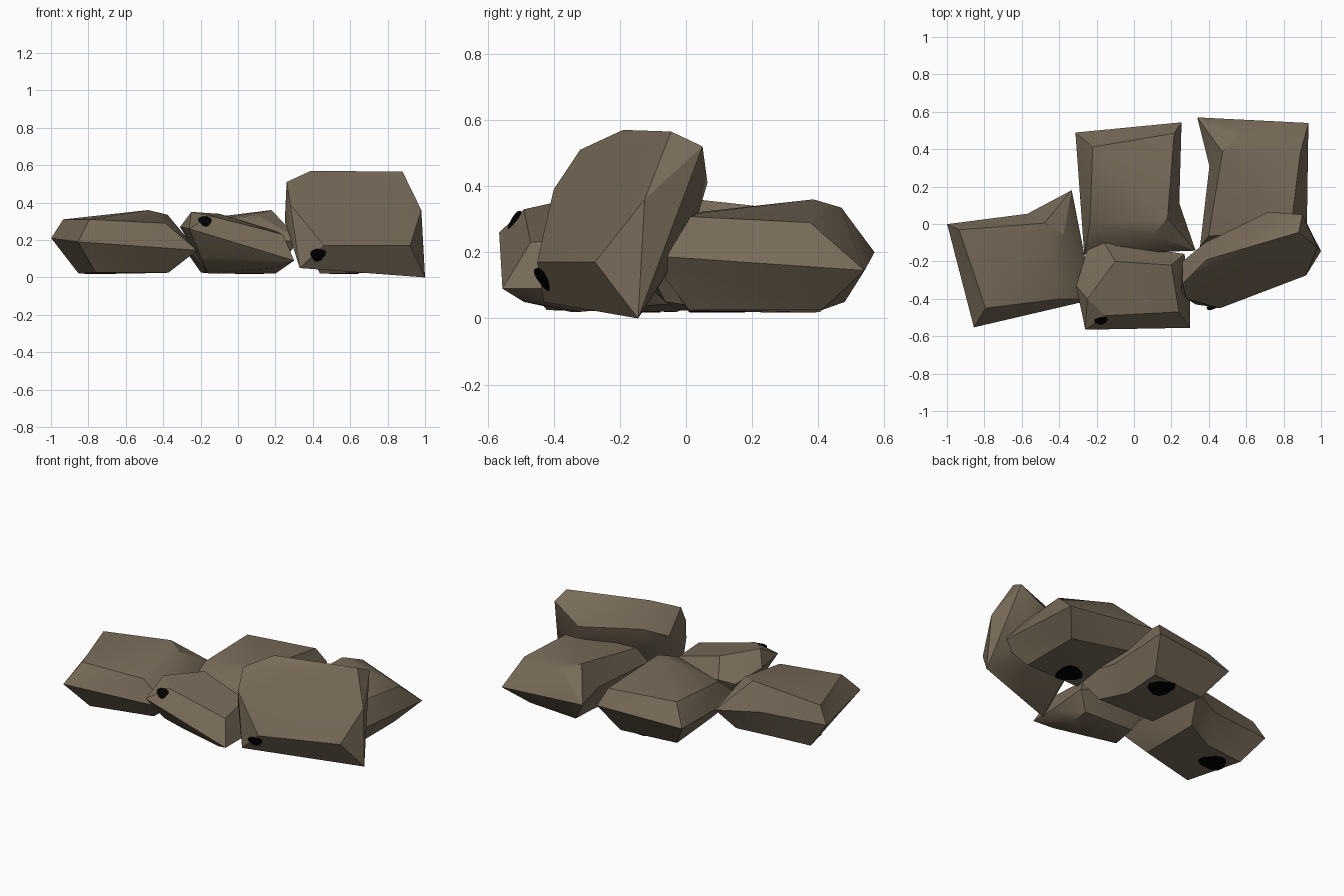
import bpy, bmesh, math
from mathutils import Vector, Matrix
from mathutils.bvhtree import BVHTree

if "Cube" in bpy.data.objects:
    bpy.data.objects.remove(bpy.data.objects["Cube"])


def material(name, rgb):
    m = bpy.data.materials.new(name)
    m.diffuse_color = (*rgb, 1)
    m.use_nodes = True
    m.node_tree.nodes["Principled BSDF"].inputs["Base Color"].default_value = m.diffuse_color
    return m


STONE = material("brown stone", (0.187, 0.146, 0.098))
DARK = material("dark patch", (0.0, 0.0, 0.0))


def finish(bm, name, mat, smooth=False):
    bmesh.ops.recalc_face_normals(bm, faces=bm.faces)
    for e in bm.edges:      # only shallow creases are shaded smooth
        e.smooth = smooth and e.calc_face_angle(3) < math.radians(32)
    for f in bm.faces:
        f.smooth = smooth
    me = bpy.data.meshes.new(name)
    bm.to_mesh(me)
    me.materials.append(mat)
    ob = bpy.data.objects.new(name, me)
    bpy.context.collection.objects.link(ob)
    return ob


def patch(bm_rock, name, at, radius):
    """Thin irregular dark plate lying on the rock surface."""
    loc, nor, _, _ = BVHTree.FromBMesh(bm_rock).find_nearest(Vector(at))
    rot = nor.to_track_quat('Z', 'Y').to_matrix().to_4x4()
    bm = bmesh.new()
    bmesh.ops.create_cone(bm, cap_ends=True, segments=12, radius1=radius,
                          radius2=radius, depth=0.006)
    for v in bm.verts:
        a = math.atan2(v.co.y, v.co.x)
        k = 1 + 0.12 * math.sin(3 * a)
        v.co.x *= k
        v.co.y *= k * 0.9
    bm.transform(Matrix.Translation(loc) @ rot)
    finish(bm, name, DARK)
    bm.free()


# Flat-lying rock: three five-cornered rings with one notched side
BOTTOM = [(-.21, .20, .02), (.05, .16, .02), (.26, .19, .05), (.19, -.18, .025), (-.21, -.18, .025)]
MIDDLE = [(-.34, .285, .21), (.09, .235, .20), (.35, .30, .20), (.32, -.295, .145), (-.335, -.285, .19)]
TOP = [(-.285, .24, .31), (.165, .165, .36), (.25, .08, .335), (.155, -.25, .29), (-.25, -.20, .31)]


def lying_rock(name, x, y, degrees):
    bm = bmesh.new()
    rings = [[bm.verts.new(p) for p in r] for r in (BOTTOM, MIDDLE, TOP)]
    for a, b in zip(rings, rings[1:]):
        for i in range(5):
            j = (i + 1) % 5
            bm.faces.new((a[i], a[j], b[j], b[i]))
    bm.faces.new(rings[0][::-1])
    bm.faces.new(rings[2])
    m = Matrix.Translation((x, y, 0)) @ Matrix.Rotation(math.radians(degrees), 4, 'Z')
    bm.transform(m)
    bmesh.ops.recalc_face_normals(bm, faces=bm.faces)
    bmesh.ops.triangulate(bm, faces=bm.faces)
    finish(bm, name, STONE, True)
    patch(bm, name + "_patch", m @ Vector((-.125, .065, 0)), .085)
    bm.free()


lying_rock("left_rock", -.60, -.195, 14)
lying_rock("back_middle_rock", 0, .18, -85)
lying_rock("back_right_rock", .638, .22, 90)


# Tilted rocks: convex hulls of their corners
def hull_rock(name, points, spot, radius):
    bm = bmesh.new()
    for p in points:
        bm.verts.new(p)
    bmesh.ops.convex_hull(bm, input=bm.verts)
    bmesh.ops.delete(bm, geom=[v for v in bm.verts if not v.link_faces], context='VERTS')
    bmesh.ops.recalc_face_normals(bm, faces=bm.faces)
    finish(bm, name, STONE, True)
    patch(bm, name + "_patch", spot, radius)
    bm.free()


hull_rock("front_middle_rock", [
    (-.26, -.565, .26), (.30, -.555, .09), (.24, -.47, .23), (-.15, -.49, .33),
    (-.25, -.40, .35), (-.10, -.20, .34), (.20, -.22, .25), (-.31, -.33, .27),
    (-.25, -.14, .22), (-.16, -.10, .24), (.27, -.16, .14), (.30, -.40, .09),
    (-.16, -.35, .02), (.20, -.32, .02), (-.20, -.46, .11), (.20, -.20, .03),
    (-.15, -.20, .04), (.20, -.49, .05)], (-.175, -.516, .30), .035)

hull_rock("standing_right_rock", [
    (1.0, -.145, 0), (.92, -.275, .17), (.46, -.45, .17), (.33, -.43, .05),
    (.98, -.125, .36), (.88, -.045, .565), (.90, .05, .52), (.72, .065, .41),
    (.39, -.19, .57), (.26, -.32, .51), (.28, -.40, .39), (.25, -.36, .30),
    (.26, -.20, .37), (.38, -.10, .42), (.80, .02, .26), (.70, -.02, .19),
    (.42, -.16, .12)], (.43, -.44, .118), .042)
